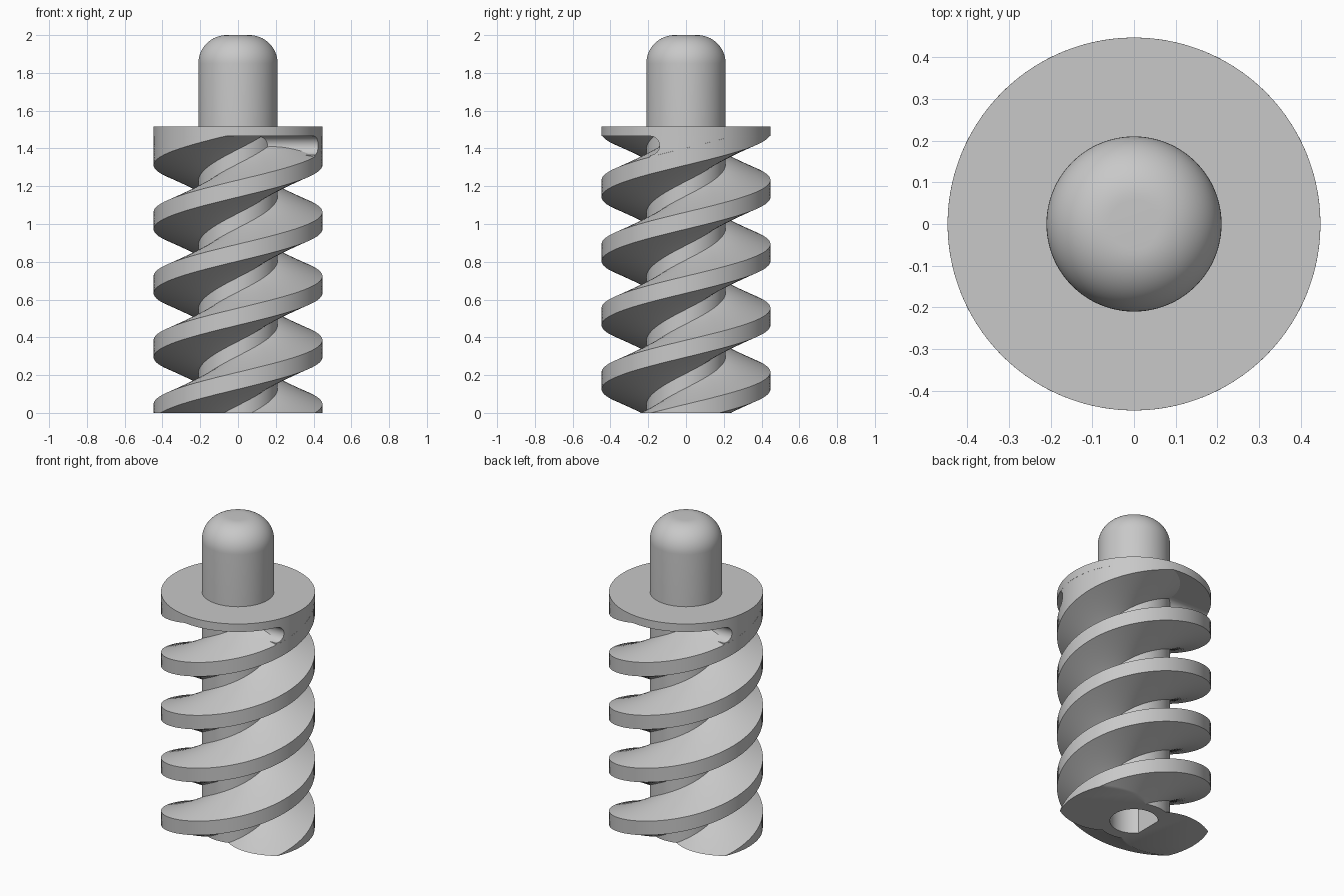
import bpy, bmesh
from math import sin, cos, pi, radians, acos, asin, sqrt, tau

cube = bpy.data.objects.get("Cube")
if cube:
    bpy.data.objects.remove(cube)

LEAD, STARTS = 0.678, 2
R_OUT, R_CORE = 0.447, 0.21
Z_THREAD, Z_FLANGE = 1.465, 1.516
CREST_Z = 1.357          # height of the last crest centre on the +x side

steel = bpy.data.materials.new("grey steel")
steel.use_nodes = True
steel.diffuse_color = (0.58, 0.58, 0.58, 1)
steel.node_tree.nodes["Principled BSDF"].inputs["Base Color"].default_value = (0.58, 0.58, 0.58, 1)


def stack(name, rings):
    """Closed solid from a list of equal-length rings of points."""
    bm = bmesh.new()
    loops = [[bm.verts.new(p) for p in ring] for ring in rings]
    n = len(loops[0])
    for low, high in zip(loops, loops[1:]):
        for i in range(n):
            j = (i + 1) % n
            bm.faces.new((low[i], low[j], high[j], high[i]))
    bm.faces.new(loops[0][::-1])
    bm.faces.new(loops[-1])
    bmesh.ops.recalc_face_normals(bm, faces=bm.faces)
    mesh = bpy.data.meshes.new(name)
    bm.to_mesh(mesh)
    bm.free()
    mesh.materials.append(steel)
    obj = bpy.data.objects.new(name, mesh)
    bpy.context.collection.objects.link(obj)
    return obj


def lathe(name, profile, sides=128):
    return stack(name, [[(r * cos(tau * i / sides), r * sin(tau * i / sides), z)
                         for i in range(sides)] for r, z in profile])


def smooth(obj):
    bpy.ops.object.select_all(action='DESELECT')
    obj.select_set(True)
    bpy.context.view_layer.objects.active = obj
    bpy.ops.object.shade_smooth_by_angle(angle=radians(30))


# Threaded body: one horizontal section, twisted as it rises
half = LEAD / STARTS / 2
CREST, ROOT = 0.045, 0.131
tooth = [(-half, R_CORE), (-ROOT, R_CORE), (-CREST, R_OUT),
         (CREST, R_OUT), (ROOT, R_CORE), (half, R_CORE)]
section = []
for start in range(STARTS):
    for (a, ra), (b, rb) in zip(tooth, tooth[1:]):
        steps = round((b - a) / 0.006)
        for k in range(steps):
            t = k / steps
            angle = tau * (a + (b - a) * t) / LEAD + tau * start / STARTS
            section.append((angle, ra + (rb - ra) * t))

LEVELS = 220
rings = []
for i in range(LEVELS + 1):
    z = Z_THREAD * i / LEVELS
    turn = tau * (z - CREST_Z) / LEAD
    rings.append([(r * cos(a + turn), r * sin(a + turn), z) for a, r in section])
body = stack("threaded_body", rings)

# D-shaped bore in the bottom, flat towards -x
R_BORE, FLAT = 0.14, 0.108
a0 = acos(-FLAT / R_BORE)
arc = [a0 * (i / 24 - 1) for i in range(49)]
cutter = stack("bore_cutter", [[(R_BORE * cos(a), R_BORE * sin(a), z) for a in arc]
                               for z in (-0.1, 1.2)])
cutter.hide_render = True
mod = body.modifiers.new("bore", 'BOOLEAN')
mod.operation, mod.solver, mod.object = 'DIFFERENCE', 'EXACT', cutter
bpy.context.view_layer.objects.active = body
bpy.ops.object.modifier_apply(modifier=mod.name)
bpy.data.objects.remove(cutter)
smooth(body)

# Rounded ends that close each groove under the flange
MID, RAD = 1.415, 0.05
R_END = R_OUT - 0.0006
levels = [1.285, 1.33] + [MID - RAD * cos(pi * i / 16) for i in range(17)]
for side, name in ((1, "left_groove_end"), (-1, "right_groove_end")):
    rings = []
    for z in levels:
        y = -0.14 - RAD + sqrt(max(0, RAD ** 2 - (z - MID) ** 2))
        wall = asin(y / R_END)
        end = max(tau * (z - CREST_Z) / LEAD, wall + 0.04)
        sweep = [wall + (end - wall) * i / 32 for i in range(33)]
        ring = [(0.09, y)] + [(R_END * cos(a), R_END * sin(a)) for a in sweep]
        ring.append((0.15 * cos(end), 0.15 * sin(end)))
        rings.append([(side * px, side * py, z) for px, py in ring])
    smooth(stack(name, rings))

# Flange and round-nosed shaft
smooth(lathe("flange", [(R_OUT, Z_THREAD), (R_OUT, Z_FLANGE)]))
NOSE = 0.15
nose = [(R_CORE - NOSE + NOSE * cos(pi / 2 * i / 16), 2 - NOSE + NOSE * sin(pi / 2 * i / 16))
        for i in range(17)]
smooth(lathe("shaft", [(R_CORE, Z_THREAD + 0.02)] + nose))
